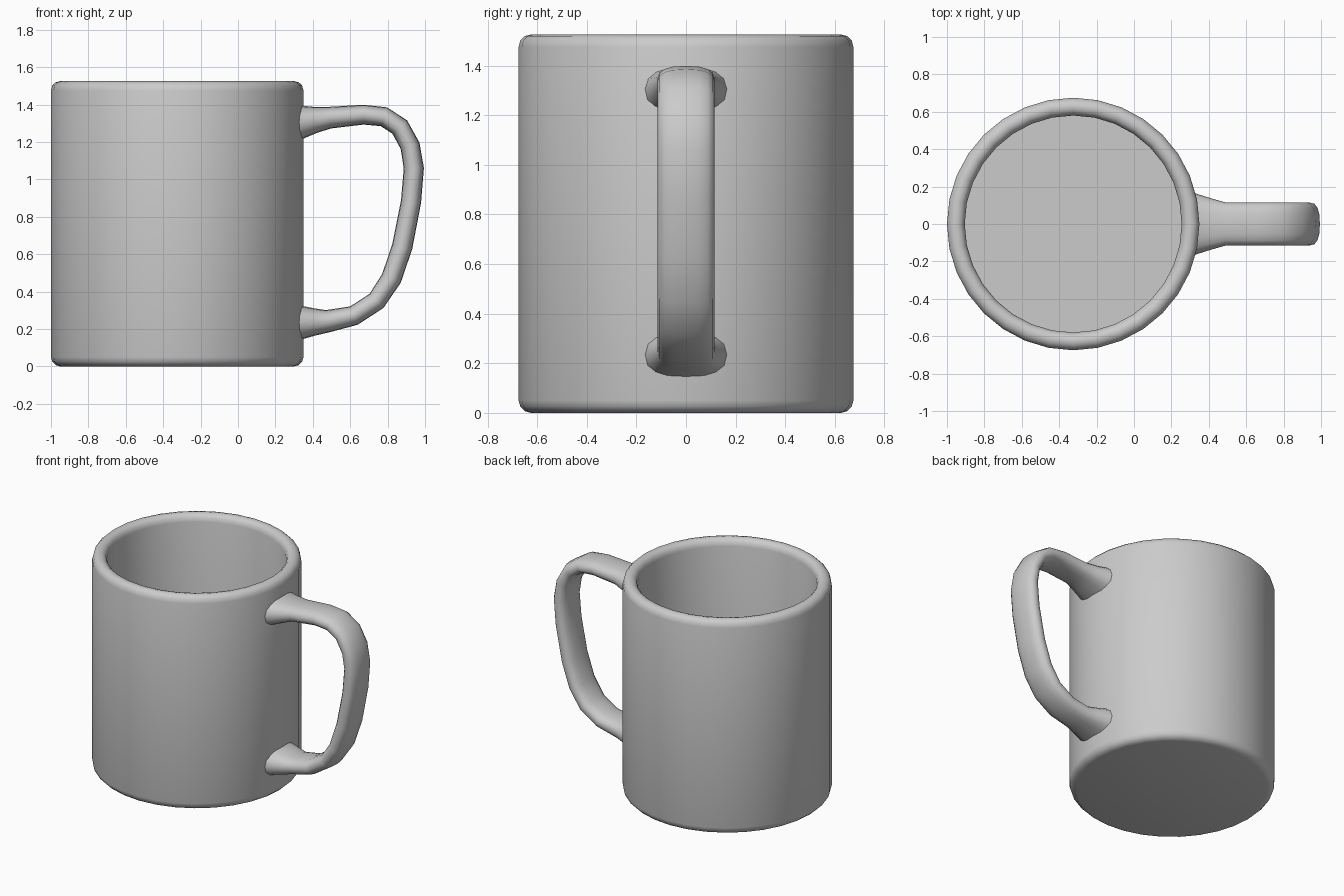
import bpy, bmesh
from math import sin, cos, pi, copysign, radians
from mathutils import Vector

cube = bpy.data.objects.get("Cube")
if cube:
    bpy.data.objects.remove(cube, do_unlink=True)

grey = bpy.data.materials.new("plain_grey")
grey.use_nodes = True
grey.diffuse_color = (0.6, 0.6, 0.6, 1)
grey.node_tree.nodes["Principled BSDF"].inputs["Base Color"].default_value = (0.6, 0.6, 0.6, 1)

CENTRE_X = -0.325


def loft(name, rings):
    """Skin a run of equal rings, cap both ends and shade smooth."""
    bm = bmesh.new()
    loops = [[bm.verts.new(p) for p in ring] for ring in rings]
    for a, b in zip(loops, loops[1:]):
        for i in range(len(a)):
            j = (i + 1) % len(a)
            bm.faces.new((a[i], a[j], b[j], b[i]))
    bm.faces.new(loops[0])
    bm.faces.new(loops[-1])
    bmesh.ops.recalc_face_normals(bm, faces=bm.faces)
    mesh = bpy.data.meshes.new(name)
    bm.to_mesh(mesh)
    bm.free()
    mesh.materials.append(grey)
    obj = bpy.data.objects.new(name, mesh)
    bpy.context.collection.objects.link(obj)
    bpy.ops.object.select_all(action='DESELECT')
    obj.select_set(True)
    bpy.context.view_layer.objects.active = obj
    bpy.ops.object.shade_smooth_by_angle(angle=radians(40))
    return obj


def circle(r, z, sides=32):
    return [(CENTRE_X + r * cos(2 * pi * i / sides), r * sin(2 * pi * i / sides), z)
            for i in range(sides)]


# Cup: outer wall, rounded rim, inner wall and floor in one profile (radius, height)
profile = [(0.625, 0), (0.65, 0.007), (0.668, 0.025), (0.675, 0.05),
           (0.675, 1.475), (0.668, 1.502), (0.65, 1.519), (0.627, 1.525),
           (0.604, 1.519), (0.587, 1.502), (0.58, 1.475), (0.58, 0.1)]
loft("cup", [circle(r, z) for r, z in profile])

# Handle: centre line (x, z, half thickness, half width), flared at both roots
path = [(0.27, 1.30, 0.11, 0.185), (0.34, 1.307, 0.089, 0.16), (0.41, 1.318, 0.071, 0.138),
        (0.49, 1.33, 0.058, 0.115), (0.67, 1.346, 0.053, 0.115), (0.78, 1.335, 0.053, 0.115),
        (0.865, 1.28, 0.053, 0.115), (0.92, 1.18, 0.053, 0.115), (0.94, 1.06, 0.054, 0.115),
        (0.925, 0.88, 0.054, 0.115), (0.878, 0.64, 0.055, 0.115), (0.82, 0.47, 0.055, 0.115),
        (0.74, 0.35, 0.053, 0.115), (0.62, 0.272, 0.053, 0.115), (0.48, 0.242, 0.06, 0.115),
        (0.41, 0.238, 0.073, 0.138), (0.34, 0.235, 0.09, 0.16), (0.27, 0.232, 0.11, 0.185)]


def soft_power(v):
    return copysign(abs(v) ** 0.8, v)


def section(i, sides=16):
    """Rounded oblong across the centre line."""
    x, z, thick, width = path[i]
    a, b = path[max(i - 1, 0)], path[min(i + 1, len(path) - 1)]
    along = Vector((b[0] - a[0], 0, b[1] - a[1])).normalized()
    out = along.cross(Vector((0, 1, 0)))
    ring = []
    for k in range(sides):
        t = 2 * pi * k / sides
        ring.append(Vector((x, 0, z)) + out * thick * soft_power(cos(t))
                    + Vector((0, width * soft_power(sin(t)), 0)))
    return ring


loft("handle", [section(i) for i in range(len(path))])
